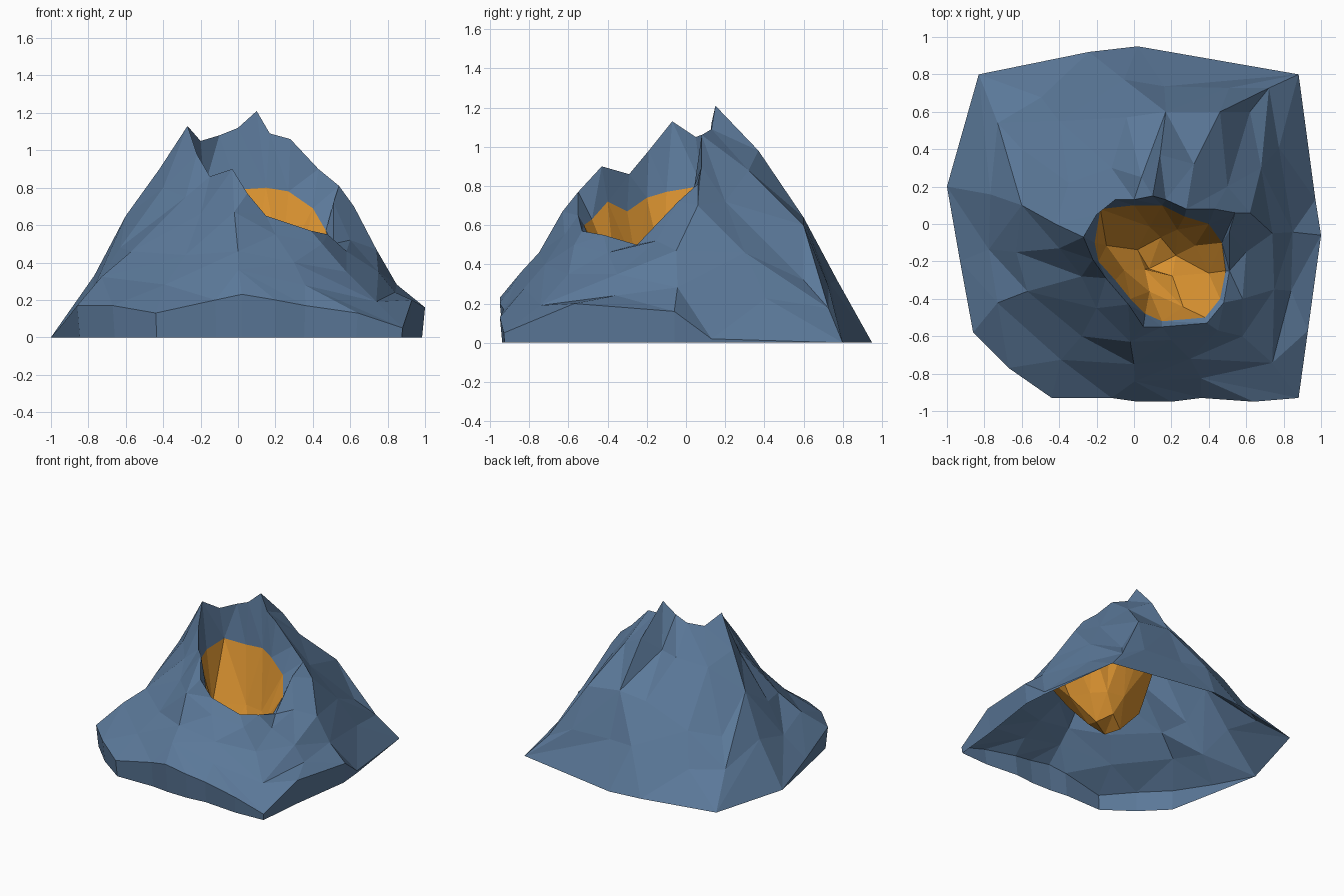
import bpy, bmesh, math, random
from mathutils import Vector

random.seed(4)
cube = bpy.data.objects.get("Cube")
if cube:
    bpy.data.objects.remove(cube, do_unlink=True)

AXIS = Vector((0.12, -0.2, 0))   # vertical axis of the crater
TURN = 2 * math.pi


def make_material(name, color):
    mat = bpy.data.materials.new(name)
    mat.use_nodes = True
    mat.diffuse_color = color
    mat.node_tree.nodes["Principled BSDF"].inputs["Base Color"].default_value = color
    return mat


def angle(p):
    return math.atan2(p.y - AXIS.y, p.x - AXIS.x) % TURN


def ring(*points):
    """Contour ring, ordered counter-clockwise round the crater axis."""
    return sorted((Vector(p) for p in points), key=angle)


def sample(loop, a):
    """Point of a ring in the direction a."""
    for i, p in enumerate(loop):
        q = loop[(i + 1) % len(loop)]
        span = (angle(q) - angle(p)) % TURN
        offset = (a - angle(p)) % TURN
        if offset <= span:
            return p.lerp(q, offset / span)
    return loop[0].copy()


def jitter(amount):
    return Vector([random.uniform(-amount, amount) for _ in range(3)])


def between(loop, other, t, amount):
    """Rough ring part of the way from one ring to another."""
    pts = [p.lerp(sample(other, angle(p)), t) + jitter(amount) for p in loop]
    return ring(*pts)


def shrink(loop, scale, height, amount):
    """Ring pulled towards the axis and set near a given height."""
    pts = []
    for p in loop:
        q = AXIS + (p - AXIS) * scale
        q.z = height
        pts.append(q + jitter(amount))
    return ring(*pts)


def zip_rings(bm, outer, inner):
    """Fill the band between two vertex rings with triangles."""
    def unrolled(verts):
        return [angle(v.co) for v in verts] + [angle(verts[0].co) + TURN, 99]
    ao, ai = unrolled(outer), unrolled(inner)
    no, ni = len(outer), len(inner)
    i = j = 0
    while i < no or j < ni:
        if j == ni or (i < no and ao[i + 1] <= ai[j + 1]):
            bm.faces.new((outer[i % no], outer[(i + 1) % no], inner[j % ni]))
            i += 1
        else:
            bm.faces.new((outer[i % no], inner[(j + 1) % ni], inner[j % ni]))
            j += 1


def build(name, loops, mat, bottom=None):
    bm = bmesh.new()
    rows = [[bm.verts.new(p) for p in loop] for loop in loops]
    for outer, inner in zip(rows, rows[1:]):
        zip_rings(bm, outer, inner)
    if bottom:
        tip = bm.verts.new(bottom)
        last = rows[-1]
        for k, v in enumerate(last):
            bm.faces.new((v, last[(k + 1) % len(last)], tip))
    bmesh.ops.remove_doubles(bm, verts=bm.verts, dist=0.001)
    mesh = bpy.data.meshes.new(name)
    bm.to_mesh(mesh)
    bm.free()
    mesh.materials.append(mat)
    obj = bpy.data.objects.new(name, mesh)
    bpy.context.collection.objects.link(obj)
    return obj


rock = make_material("slate blue rock", (0.105, 0.19, 0.32, 1))
lava = make_material("orange lava", (0.70, 0.29, 0.03, 1))

# Top of the low cliff round the foot, flush with the ground at the back
foot = ring(
    (1, -.06, .16), (.97, .13, .02), (.88, .8, 0), (.02, .95, 0), (-.24, .92, 0),
    (-.83, .8, 0), (-1, .2, 0), (-.93, -.2, .08), (-.86, -.58, .17),
    (-.67, -.77, .17), (-.44, -.93, .13), (-.12, -.93, .2), (.02, -.95, .23),
    (.2, -.95, .2), (.36, -.93, .17), (.64, -.95, .13), (.88, -.93, .05),
    (.93, -.57, .2))
base = [Vector((p.x * (1 - .1 * p.z), p.y * (1 - .1 * p.z), 0)) for p in foot]

# Ridges and gullies half way up
shoulder = ring(
    (.74, -.05, .47), (.68, .3, .46), (.62, .6, .32), (.46, .6, .6), (.17, .6, .64),
    (-.04, .57, .6), (-.4, .55, .45), (-.6, .4, .4), (-.6, .1, .65),
    (-.63, -.15, .48), (-.57, -.36, .46), (-.28, -.6, .44), (0, -.75, .46),
    (.3, -.72, .4), (.58, -.6, .35), (.75, -.35, .35))

# Steep upper slope
upper = ring(
    (.62, .06, .7), (.5, .2, .72), (.32, .32, .88), (.14, .37, .98), (.04, .25, .87),
    (-.12, .3, .87), (-.35, .22, .82), (-.42, 0, .9), (-.4, -.13, .8),
    (-.28, -.28, .75), (-.2, -.45, .66), (-.02, -.63, .67), (.2, -.62, .55),
    (.45, -.57, .5), (.58, -.4, .46), (.6, -.15, .52))

# Jagged rim: two peaks behind, a breach at the front right
rim = ring(
    (.51, -.25, .5), (.51, -.04, .72), (.54, .06, .81), (.43, .08, .9),
    (.28, .08, 1.06), (.17, .13, 1.09), (.1, .15, 1.21), (0, .13, 1.12),
    (-.1, .13, 1.08), (-.2, .05, 1.05), (-.27, -.07, 1.13), (-.22, -.19, .98),
    (-.15, -.29, .86), (-.03, -.43, .9), (.05, -.55, .77), (.15, -.55, .65),
    (.39, -.53, .57), (.48, -.42, .55))

# Upper edge of the lava
lava_edge = ring(
    (.49, -.25, .5), (.47, -.1, .57), (.4, 0, .69), (.27, .04, .78), (.15, .1, .8),
    (0, .1, .79), (-.18, .08, .8), (-.21, -.1, .77), (-.19, -.2, .74),
    (-.1, -.3, .67), (-.02, -.4, .72), (.06, -.48, .63), (.15, -.52, .6),
    (.38, -.5, .55), (.46, -.4, .53))

# Mountain: cliff, slopes and the inner wall of the crater
lower = between(shoulder, foot, .5, .03)
build("mountain", [base, foot, lower, shoulder, upper, rim, lava_edge], rock)

# Lava bowl hanging inside the crater
middle = shrink(lava_edge[::2], .72, .38, .05)
floor = shrink(lava_edge[::3], .35, .2, .03)
build("lava_bowl", [lava_edge, middle, floor], lava, (.08, -.24, .15))
